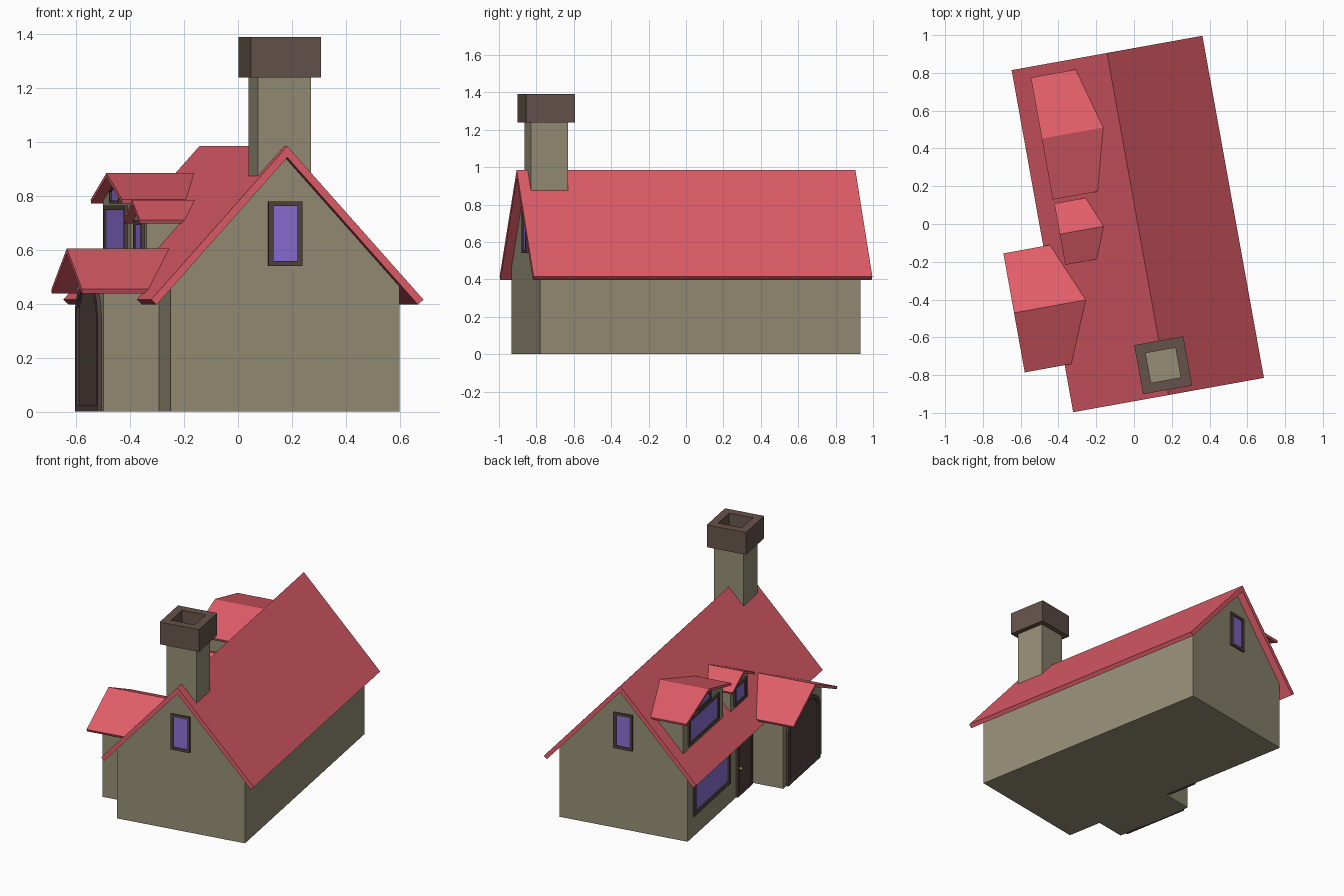
import bpy, bmesh, math
from mathutils import Matrix, Vector

if "Cube" in bpy.data.objects:
    bpy.data.objects.remove(bpy.data.objects["Cube"])

# Whole house is turned about z; local u = across, v = along the ridge
PLACE = Matrix.Translation((0.02, 0, 0)) @ Matrix.Rotation(math.radians(10.2), 4, 'Z')
RIDGE, SLOPE, HALF, THICK = 0.985, 1.11, 0.513, 0.042
WU, WV = 0.431, 0.87


def material(name, rgb):
    m = bpy.data.materials.new(name)
    m.diffuse_color = (*rgb, 1)
    m.use_nodes = True
    m.node_tree.nodes["Principled BSDF"].inputs["Base Color"].default_value = m.diffuse_color
    return m


WALL = material("plaster", (0.30, 0.27, 0.18))
ROOF = material("red_tile", (0.75, 0.11, 0.14))
WOOD = material("dark_wood", (0.085, 0.055, 0.047))
BRICK = material("brown_brick", (0.13, 0.088, 0.07))
GLASS = material("purple_glass", (0.25, 0.16, 0.65))
BRASS = material("brass", (0.6, 0.4, 0.1))


def at(axis, p, d):
    return {'u': (d, p[0], p[1]), 'v': (p[0], d, p[1]), 'z': (p[0], p[1], d)}[axis]


def finish(name, bm, mat):
    bmesh.ops.recalc_face_normals(bm, faces=bm.faces)
    bm.transform(PLACE)
    me = bpy.data.meshes.new(name)
    bm.to_mesh(me)
    bm.free()
    me.materials.append(mat)
    ob = bpy.data.objects.new(name, me)
    bpy.context.collection.objects.link(ob)
    return ob


def prism(name, axis, pts, a, b, mat, sink=None):
    """Extrude a profile; sink trims it that far below the main roof slope."""
    bm = bmesh.new()
    f = bm.faces.new([bm.verts.new(at(axis, p, a)) for p in pts])
    ext = bmesh.ops.extrude_face_region(bm, geom=[f])
    move = Vector(at(axis, (0, 0), b - a))
    bmesh.ops.translate(bm, vec=move, verts=[g for g in ext['geom'] if isinstance(g, bmesh.types.BMVert)])
    if sink is not None:
        bmesh.ops.triangulate(bm, faces=[g for g in bm.faces if len(g.verts) > 4])
        cut = bmesh.ops.bisect_plane(bm, geom=bm.verts[:] + bm.edges[:] + bm.faces[:],
                                     plane_co=(0, 0, RIDGE - sink), plane_no=(SLOPE, 0, -1), clear_outer=True)
        bmesh.ops.holes_fill(bm, edges=[g for g in cut['geom_cut'] if isinstance(g, bmesh.types.BMEdge)])
    return finish(name, bm, mat)


def ring(name, axis, outer, inner, a, b, mat):
    """Frame between two matching outlines."""
    bm = bmesh.new()
    loops = [[bm.verts.new(at(axis, p, d)) for p in pts]
             for pts, d in ((outer, a), (outer, b), (inner, b), (inner, a))]
    n = len(outer)
    for k in range(4):
        A, B = loops[k], loops[(k + 1) % 4]
        for i in range(n):
            j = (i + 1) % n
            bm.faces.new((A[i], A[j], B[j], B[i]))
    return finish(name, bm, mat)


def rect(c, h, z0, z1):
    return [(c - h, z0), (c + h, z0), (c + h, z1), (c - h, z1)]


def gable_roof(c, half, ridge, slope, t):
    k = t / (1 + slope * slope)
    ez, dx = ridge - slope * half, slope * k
    return [(c - half, ez), (c, ridge), (c + half, ez),
            (c + half - dx, ez - k), (c, ridge - t), (c - half + dx, ez - k)]


def gable_wall(c, half, z0, ridge, slope, t):
    top = ridge - t
    return [(c - half, z0), (c + half, z0), (c + half, top - slope * half),
            (c, top), (c - half, top - slope * half)]


def window(name, axis, c, h, z0, z1, plane, out, border=0.018, fill=GLASS):
    ring(name + "_frame", axis, rect(c, h, z0, z1), rect(c, h - border, z0 + border, z1 - border),
         plane - out * 0.01, plane + out * 0.012, WOOD)
    prism(name + "_pane", axis, rect(c, h - border, z0 + border, z1 - border),
          plane - out * 0.01, plane + out * 0.005, fill)


# Main body and roof
prism("house_walls", 'v', gable_wall(0, WU, 0, RIDGE, SLOPE, THICK), -WV, WV, WALL)
prism("main_roof", 'v', gable_roof(0, HALF, RIDGE, SLOPE, THICK), -0.92, 0.92, ROOF)

# Chimney
sq = lambda h: rect(0, h, -0.76 - h, -0.76 + h)
prism("chimney_shaft", 'z', sq(0.1), 0.84, 1.30, WALL)
ring("chimney_cap", 'z', sq(0.132), sq(0.08), 1.24, 1.39, BRICK)

# Gable windows front and back
for side, label in ((-1, "front"), (1, "back")):
    window(label + "_gable_window", 'v', 0, 0.064, 0.54, 0.78, side * WV, side)

# Porch and dormers: centre v, roof half, ridge z, slope, roof front u, roof end u, wall half, wall front u
EXTRAS = {
    "porch": (-0.347, 0.32, 0.605, 0.47, -0.728, -0.33, 0.278, -0.64, 0.02),
    "large_dormer": (0.535, 0.328, 0.885, 0.30, -0.42, -0.08, 0.29, -0.38, 0.016),
    "small_dormer": (0.02, 0.165, 0.785, 0.45, -0.416, -0.17, 0.13, -0.385, 0.016),
}
for name, (c, rh, rz, s, u0, u1, wh, wu, t) in EXTRAS.items():
    prism(name + "_roof", 'u', gable_roof(c, rh, rz, s, t), u0, u1, ROOF, sink=0.01)
    if name == "porch":
        prism("porch_walls", 'u', gable_wall(c, wh, 0, rz, s, t), wu, -WU, WALL)
    else:
        prism(name + "_walls", 'u', gable_wall(c, wh, 0.5, rz, s, t), wu, u1, WALL, sink=0.02)

# Dormer windows
window("large_dormer_window", 'u', 0.537, 0.22, 0.585, 0.765, -0.38, -1)
window("small_dormer_window", 'u', 0.02, 0.085, 0.575, 0.71, -0.385, -1)


def peak(h, z0, z1, z2):
    return [(0.535 - h, z0), (0.535 + h, z0), (0.535 + h, z1), (0.535, z2), (0.535 - h, z1)]


ring("attic_window_frame", 'u', peak(0.1, 0.772, 0.825, 0.855), peak(0.085, 0.784, 0.815, 0.842),
     -0.37, -0.392, WOOD)
prism("attic_window_pane", 'u', peak(0.085, 0.784, 0.815, 0.842), -0.37, -0.385, GLASS)

# Side wall window and door
window("side_window", 'u', 0.53, 0.265, 0.14, 0.385, -WU, -1, 0.025)
window("side_door", 'u', 0.055, 0.108, 0.0, 0.40, -WU, -1, 0.022, WOOD)
bm = bmesh.new()
bmesh.ops.create_icosphere(bm, subdivisions=2, radius=0.011,
                           matrix=Matrix.Translation((-WU - 0.014, 0.125, 0.18)))
finish("door_knob", bm, BRASS)


# Arched porch door
def arch(h, z0, spring, top, n=12):
    c = EXTRAS["porch"][0]
    return [(c - h, z0), (c + h, z0)] + [
        (c + h * math.cos(math.pi * i / n), spring + (top - spring) * math.sin(math.pi * i / n))
        for i in range(n + 1)]


outer, inner = arch(0.235, 0, 0.36, 0.485), arch(0.205, 0.025, 0.36, 0.458)
ring("porch_door_frame", 'u', outer, inner, -0.63, -0.655, WOOD)
prism("porch_door", 'u', inner, -0.63, -0.644, WOOD)
